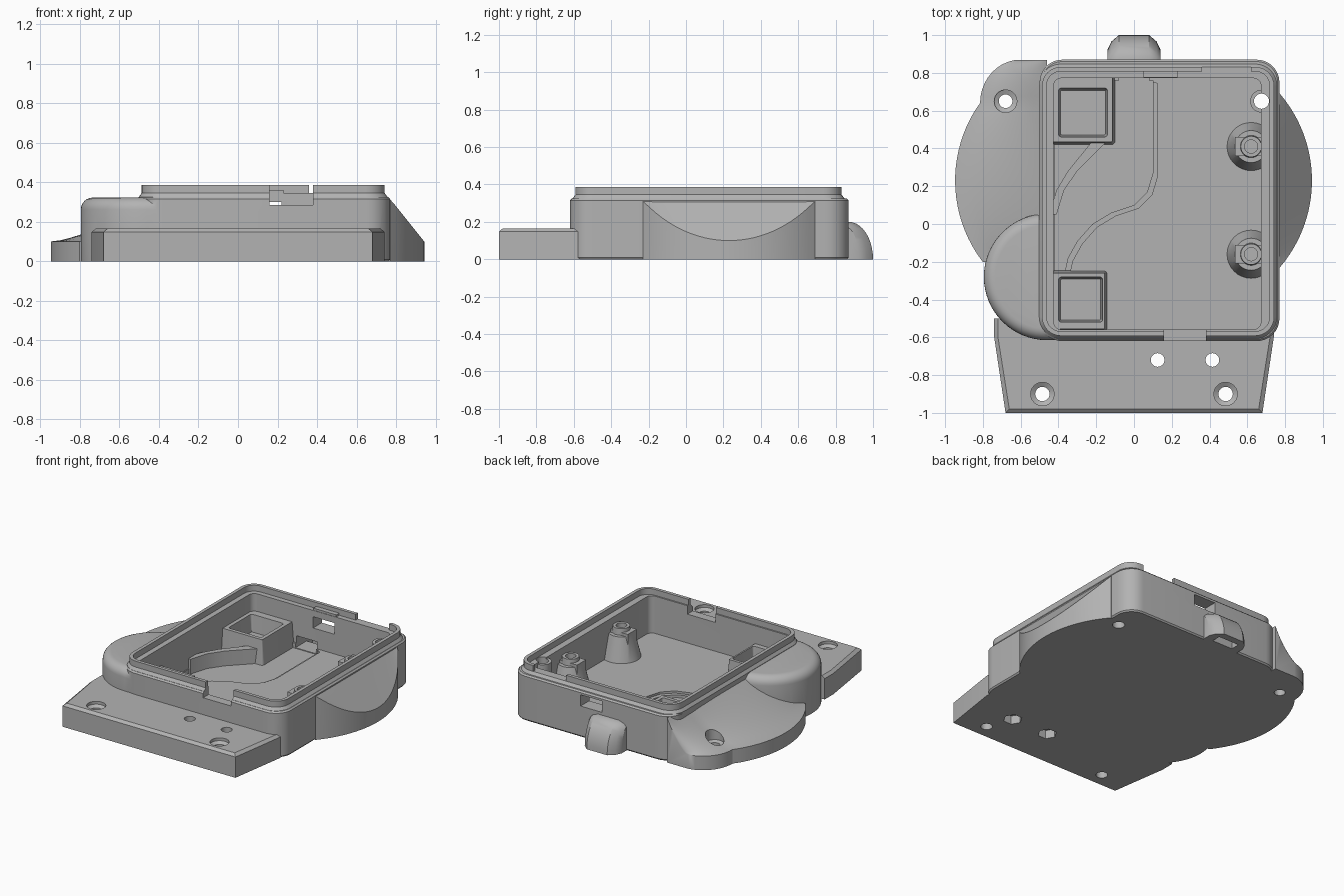
import bpy, bmesh, math
from mathutils import Vector

if "Cube" in bpy.data.objects:
    bpy.data.objects.remove(bpy.data.objects["Cube"])

grey = bpy.data.materials.new("plain grey")
grey.use_nodes = True
grey.diffuse_color = (0.45, 0.45, 0.45, 1)
grey.node_tree.nodes["Principled BSDF"].inputs["Base Color"].default_value = grey.diffuse_color


def loft(name, rings):
    """Skin a stack of equal-length closed rings and cap both ends."""
    bm = bmesh.new()
    rows = [[bm.verts.new(p) for p in ring] for ring in rings]
    n = len(rows[0])
    for a, b in zip(rows, rows[1:]):
        for i in range(n):
            j = (i + 1) % n
            bm.faces.new((a[i], a[j], b[j], b[i]))
    bm.faces.new(rows[0])
    bm.faces.new(rows[-1])
    bmesh.ops.recalc_face_normals(bm, faces=bm.faces)
    mesh = bpy.data.meshes.new(name)
    bm.to_mesh(mesh)
    bm.free()
    mesh.materials.append(grey)
    ob = bpy.data.objects.new(name, mesh)
    bpy.context.collection.objects.link(ob)
    return ob


def at(pts, z):
    return [(x, y, z) for x, y in pts]


def prism(name, pts, z0, z1):
    return loft(name, [at(pts, z0), at(pts, z1)])


def rrect(x0, x1, y0, y1, r, inset=0, steps=8):
    """Rounded rectangle outline."""
    x0, x1, y0, y1 = x0 + inset, x1 - inset, y0 + inset, y1 - inset
    r = max(r - inset, 0.005)
    pts = []
    corners = [(x1 - r, y1 - r), (x0 + r, y1 - r), (x0 + r, y0 + r), (x1 - r, y0 + r)]
    for k, (cx, cy) in enumerate(corners):
        for i in range(steps + 1):
            a = math.pi / 2 * (k + i / steps)
            pts.append((cx + r * math.cos(a), cy + r * math.sin(a)))
    return pts


def box(x0, x1, y0, y1, z0, z1, name="cutter"):
    return prism(name, [(x0, y0), (x1, y0), (x1, y1), (x0, y1)], z0, z1)


def turned(name, x, y, profile, sides=32):
    """Round part from (radius, height) pairs."""
    angles = [2 * math.pi * i / sides for i in range(sides)]
    return loft(name, [[(x + r * math.cos(a), y + r * math.sin(a), z) for a in angles]
                       for r, z in profile])


def combine(target, other, op):
    mod = target.modifiers.new("join", "BOOLEAN")
    mod.operation, mod.object, mod.solver = op, other, "EXACT"
    deps = bpy.context.evaluated_depsgraph_get()
    mesh = bpy.data.meshes.new_from_object(target.evaluated_get(deps))
    target.modifiers.clear()
    target.data = mesh
    bpy.data.objects.remove(other)


def add(target, *parts):
    for p in parts:
        combine(target, p, "UNION")


def cut(target, *parts):
    for p in parts:
        combine(target, p, "DIFFERENCE")


# Main rounded box
wall = (-0.5, 0.77, -0.62, 0.87, 0.12)
housing = loft("housing", [at(rrect(*wall, inset=0.008), 0), at(rrect(*wall), 0.01),
                           at(rrect(*wall), 0.315), at(rrect(*wall, inset=0.01), 0.325)])

# Mounting plate at the front
plate = [(-0.68, -1), (0.68, -1), (0.74, -0.6), (0.74, -0.5), (-0.74, -0.5), (-0.74, -0.6)]
edge = [(x - math.copysign(0.02, x), max(y, -0.98)) for x, y in plate]
add(housing, loft("plate", [at(plate, 0), at(plate, 0.148), at(edge, 0.165)]))


# Side wings: sections of constant y from the curved rim up to the wall
def wing(name, ys, rim, inner, edge_z, power):
    rings = []
    for y in ys:
        xo, z0 = rim(y), edge_z(rim(y))
        ring = [(inner, y, 0), (xo, y, 0)]
        for i in range(11):
            t = i / 10
            ring.append((xo + (inner - xo) * t, y, z0 + (0.318 - z0) * t ** power))
        rings.append(ring)
    return loft(name, rings)


def left_rim(y):
    if y <= 0.64:
        return -0.24 - math.sqrt(0.5 - (y - 0.23) ** 2)
    t = (y - 0.64) / 0.23
    return -0.6 - 0.215 * math.sqrt(max(0, 1 - t ** 2))


def right_rim(y):
    return max(0.772, 0.235 + math.sqrt(0.5 - (y - 0.23) ** 2))


left_ys = [-0.2 + 0.84 * i / 20 for i in range(21)]
left_ys += [0.64 + 0.229 * math.sin(math.pi / 2 * i / 10) for i in range(1, 11)]
add(housing,
    wing("left_wing", left_ys, left_rim, -0.46, lambda x: 0.1, 1.55),
    wing("right_wing", [-0.23 + 0.92 * i / 28 for i in range(29)], right_rim, 0.76,
         lambda x: min(0.31, 0.1 + 1.25 * (0.942 - x)), 1.0))


# Round bulge on the side with a softened top
def bulge_ring(r, z):
    arc = [math.pi * (0.5 + i / 32) for i in range(33)]
    pts = [(-0.46 + r * math.cos(a), -0.28 + r * math.sin(a)) for a in arc]
    return at(pts + [(-0.2, -0.28 - r), (-0.2, -0.28 + r)], z)


soft = [math.pi / 2 * i / 6 for i in range(7)]
add(housing, loft("bulge", [bulge_ring(0.335, 0)] + [
    bulge_ring(0.275 + 0.06 * math.cos(a), 0.262 + 0.06 * math.sin(a)) for a in soft]))

# Cable hood at the back
hood = []
for i in range(11):
    a = math.pi / 2 * i / 10
    y, z = 0.87 + 0.13 * math.cos(a), 0.2 * math.sin(a)
    hood.append((y, z))
hood.append((0.83, 0.2))
hood.append((0.83, 0))
sections = [(-0.14, 0.55), (-0.12, 0.8), (-0.08, 1), (0.08, 1), (0.12, 0.8), (0.14, 0.55)]
add(housing, loft("cable_hood", [[(x, 0.83 + (y - 0.83) * s, z * (0.7 + 0.3 * s))
                                  for y, z in hood] for x, s in sections]))

# Raised lip
lip = (-0.487, 0.742, -0.592, 0.832, 0.1)
add(housing, loft("lip", [at(rrect(*lip, inset=-0.015), 0.3), at(rrect(*lip, inset=-0.015), 0.325),
                          at(rrect(*lip), 0.345), at(rrect(*lip), 0.387)]))

# Ledge, cavity and the sunken cable channel
channel = [(-0.42, 0.76), (0.1, 0.76), (0.1, 0.27), (0.07, 0.17), (0, 0.1), (-0.12, 0.06),
           (-0.22, 0), (-0.3, -0.09), (-0.35, -0.18), (-0.37, -0.27), (-0.42, -0.27)]
wider = [(x + 0.025, y - 0.015) if x > -0.4 else (x, y) for x, y in channel]
cut(housing,
    prism("cutter", rrect(*lip, inset=0.024), 0.345, 0.5),
    prism("cutter", rrect(-0.425, 0.672, -0.558, 0.772, 0.04), 0.08, 0.5),
    prism("cutter", wider, 0.065, 0.2),
    prism("cutter", channel, 0.045, 0.2))

# Notches, window and cable tunnel
cut(housing,
    box(0.16, 0.38, -0.7, -0.54, 0.285, 0.5),
    box(0.36, 0.62, 0.8, 0.95, 0.345, 0.5),
    box(0.05, 0.22, 0.7, 0.95, 0.22, 0.3),
    box(-0.08, 0.08, 0.7, 0.95, 0.05, 0.13),
    box(-0.08, 0.08, 0.885, 0.95, -0.1, 0.13))

# Corner screw tower, then all screw holes
add(housing, turned("screw_tower", 0.675, 0.65, [(0.06, 0.05), (0.06, 0.335)]))
for x in (-0.485, 0.485):
    cut(housing, turned("cutter", x, -0.9, [(0.038, -0.1), (0.038, 0.13), (0.062, 0.145), (0.062, 0.5)]))
for x in (0.125, 0.415):
    cut(housing, turned("cutter", x, -0.72, [(0.036, -0.1), (0.036, 0.5)]),
        turned("cutter", x, -0.72, [(0.062, -0.1), (0.062, 0.06)], sides=6))
cut(housing,
    turned("cutter", -0.68, 0.65, [(0.036, -0.1), (0.036, 0.1), (0.06, 0.11), (0.06, 0.5)]),
    turned("cutter", 0.675, 0.65, [(0.04, -0.1), (0.04, 0.5)]))


# Square sockets on the left of the floor
def socket(name, x0, x1, y0, y1, hole):
    rim = (x0, x1, y0, y1, 0.02)
    ob = loft(name, [at(rrect(*rim), 0.04), at(rrect(*rim, inset=0.015), 0.22)])
    cut(ob, loft("cutter", [at(rrect(*hole, 0.015, inset=0.012), 0.1),
                            at(rrect(*hole, 0.015), 0.23)]))
    return ob


parts = [housing,
         socket("rear_socket", -0.45, -0.1, 0.42, 0.8, (-0.4, -0.14, 0.46, 0.72)),
         socket("front_socket", -0.45, -0.14, -0.57, -0.245, (-0.4, -0.165, -0.52, -0.28))]

# Curved rib beside the rear socket
rib = [(-0.22, 0.44), (-0.14, 0.44), (-0.3, 0.28), (-0.37, 0.18), (-0.41, 0.05),
       (-0.45, 0.05), (-0.41, 0.18), (-0.35, 0.28)]
parts.append(prism("curved_rib", rib, 0.04, 0.15))

# Tapered posts by the right wall
for label, y in (("rear", 0.41), ("front", -0.16)):
    post = turned(label + "_post", 0.62, y, [(0.13, 0.07), (0.085, 0.25)])
    add(post, box(0.535, 0.68, y - 0.05, y + 0.05, 0.2, 0.27),
        turned("collar", 0.62, y, [(0.06, 0.24), (0.055, 0.295)]))
    cut(post, turned("cutter", 0.62, y, [(0.035, 0.15), (0.035, 0.4)]))
    parts.append(post)

# Small tab above the rear window
parts.append(box(0.05, 0.23, 0.775, 0.82, 0.335, 0.36, "window_tab"))

for ob in parts:
    bpy.ops.object.select_all(action="DESELECT")
    ob.select_set(True)
    bpy.context.view_layer.objects.active = ob
    bpy.ops.object.shade_smooth_by_angle(angle=math.radians(28))
